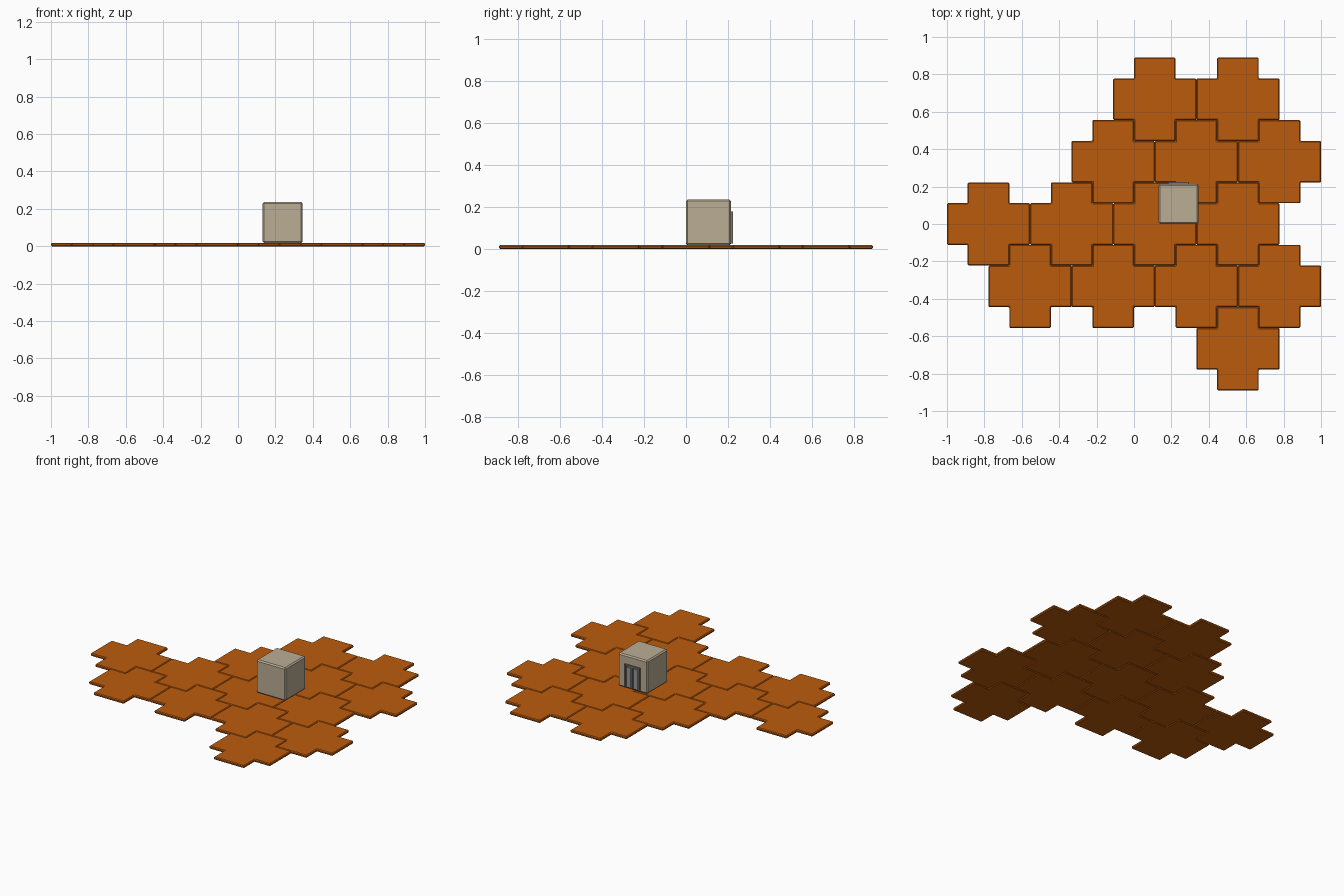
import bpy, bmesh

if "Cube" in bpy.data.objects:
    bpy.data.objects.remove(bpy.data.objects["Cube"])

U = 1 / 9  # grid unit of the paving pattern


def material(name, rgb):
    m = bpy.data.materials.new(name)
    m.diffuse_color = (*rgb, 1)
    m.use_nodes = True
    m.node_tree.nodes["Principled BSDF"].inputs["Base Color"].default_value = m.diffuse_color
    return m


def finish(bm, name, mat, bevel):
    if bevel:
        bmesh.ops.bevel(bm, geom=bm.edges[:], offset=bevel, segments=1, affect='EDGES')
    bmesh.ops.recalc_face_normals(bm, faces=bm.faces[:])
    me = bpy.data.meshes.new(name)
    bm.to_mesh(me)
    bm.free()
    me.materials.append(mat)
    ob = bpy.data.objects.new(name, me)
    bpy.context.collection.objects.link(ob)
    return ob


def box(name, lo, hi, mat, bevel=0):
    bm = bmesh.new()
    bmesh.ops.create_cube(bm, size=1)
    for v in bm.verts:
        v.co = [(a + b) / 2 + c * (b - a) for a, b, c in zip(lo, hi, v.co)]
    return finish(bm, name, mat, bevel)


orange = material("orange_clay", (0.50, 0.105, 0.004))
stone = material("stone", (0.50, 0.42, 0.30))
frame_mat = material("door_frame", (0.20, 0.18, 0.15))
glass = material("door_panel", (0.30, 0.31, 0.34))

# Paving tile: wide body with a narrower tab front and back
T = 0.018
outline = [(-2, -1), (-1, -1), (-1, -2), (1, -2), (1, -1), (2, -1),
           (2, 1), (1, 1), (1, 2), (-1, 2), (-1, 1), (-2, 1)]
bm = bmesh.new()
face = bm.faces.new([bm.verts.new((x * U, y * U, 0)) for x, y in outline])
ext = bmesh.ops.extrude_face_region(bm, geom=[face])
for v in ext['geom']:
    if isinstance(v, bmesh.types.BMVert):
        v.co.z = T
tile = finish(bm, "paving_tile", orange, 0.005)

# Interlocking rows: row index, first centre, tile count
rows = [(-2, 5, 1), (-1, -5, 4), (0, -7, 4), (1, -1, 3), (2, 1, 2)]
for row, start, count in rows:
    for i in range(count):
        t = tile.copy()
        bpy.context.collection.objects.link(t)
        t.location = ((start + 4 * i) * U, row * 3 * U, 0)
bpy.data.objects.remove(tile)

# Cube building
box("building", (0.132, 0.0, T), (0.346, 0.214, 0.236), stone, 0.008)

# Double door on the back: frame posts, lintel, two panels
CX, Y = 0.239, 0.212
for x in (-0.05, 0, 0.05):
    box("door_post", (CX + x - 0.006, Y, 0.027), (CX + x + 0.006, 0.224, 0.178), frame_mat)
box("door_lintel", (CX - 0.056, Y, 0.166), (CX + 0.056, 0.2235, 0.178), frame_mat)
for x in (-0.025, 0.025):
    box("door_panel", (CX + x - 0.015, Y, 0.027), (CX + x + 0.015, 0.219, 0.162), glass, 0.002)
